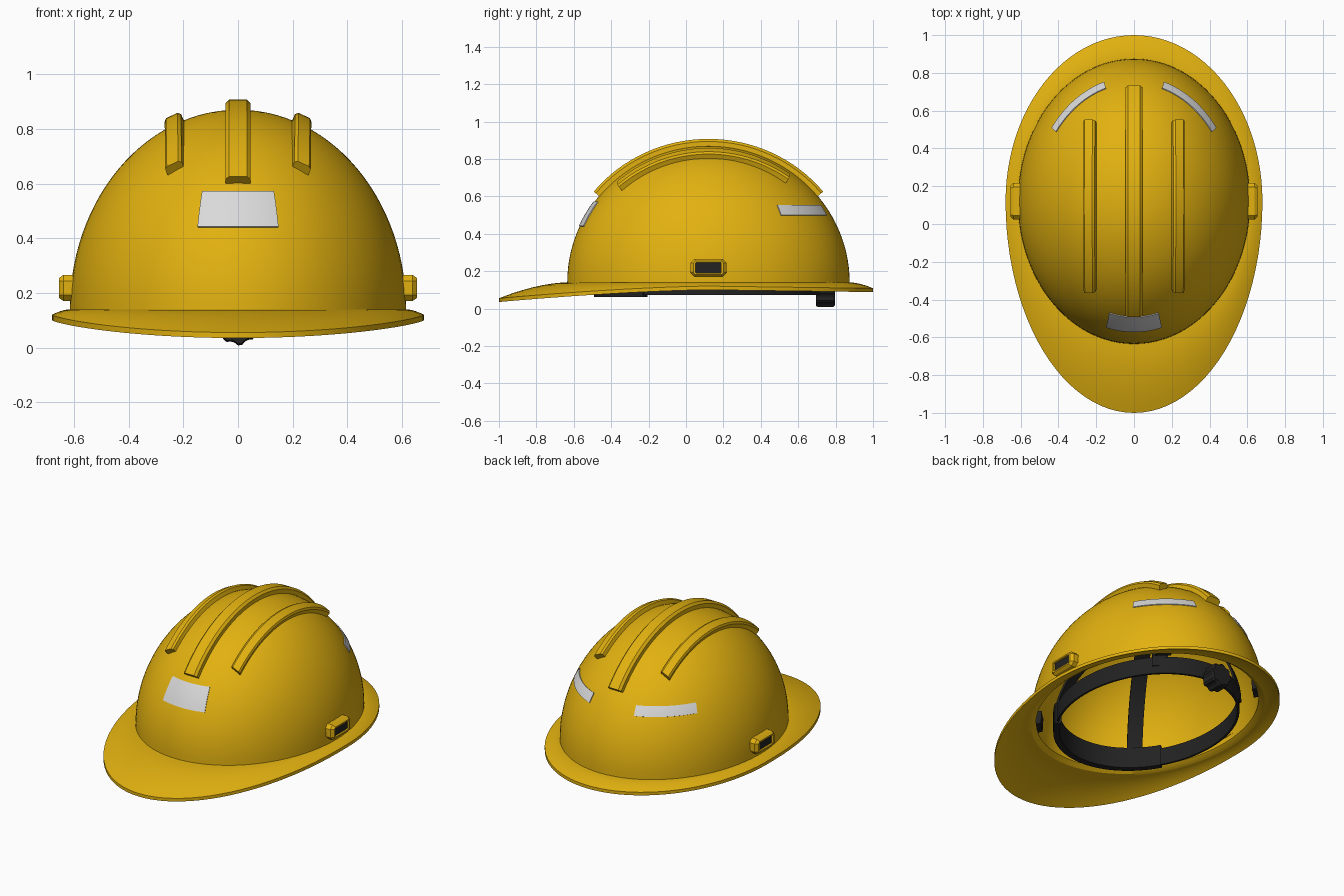
import bpy, bmesh
from math import sin, cos, asin, sqrt, pi, radians
from mathutils import Vector

cube = bpy.data.objects.get("Cube")
if cube:
    bpy.data.objects.remove(cube, do_unlink=True)


def material(name, rgb):
    m = bpy.data.materials.new(name)
    m.use_nodes = True
    m.diffuse_color = (*rgb, 1)
    bsdf = m.node_tree.nodes["Principled BSDF"]
    bsdf.inputs["Base Color"].default_value = (*rgb, 1)
    bsdf.inputs["Roughness"].default_value = 0.5
    return m


YELLOW = material("safety_yellow", (0.76, 0.44, 0.005))
BLACK = material("black_plastic", (0.016, 0.016, 0.017))
SILVER = material("reflective_silver", (0.70, 0.70, 0.70))

CY, BASE = 0.12, 0.14            # dome centre in y, dome base in z
A, B, C = 0.615, 0.755, 0.73     # dome half axes


def loft(name, sections, mat, loop=False, end_mat=None, angle=30):
    """Skin a row of closed sections; cap the ends unless the row loops."""
    bm = bmesh.new()
    rows = [[bm.verts.new(p) for p in s] for s in sections]
    n = len(rows[0])
    pairs = list(zip(rows, rows[1:]))
    if loop:
        pairs.append((rows[-1], rows[0]))
    for r, s in pairs:
        for i in range(n):
            j = (i + 1) % n
            bm.faces.new((r[i], r[j], s[j], s[i]))
    if not loop:
        bm.faces.new(rows[0])
        end = bm.faces.new(rows[-1])
        if end_mat:
            end.material_index = 1
    bmesh.ops.recalc_face_normals(bm, faces=bm.faces[:])
    me = bpy.data.meshes.new(name)
    bm.to_mesh(me)
    bm.free()
    me.materials.append(mat)
    if end_mat:
        me.materials.append(end_mat)
    ob = bpy.data.objects.new(name, me)
    bpy.context.collection.objects.link(ob)
    bpy.ops.object.select_all(action="DESELECT")
    ob.select_set(True)
    bpy.context.view_layer.objects.active = ob
    bpy.ops.object.shade_smooth_by_angle(angle=radians(angle))
    return ob


def spread(lo, hi, n):
    return [lo + (hi - lo) * i / n for i in range(n + 1)]


def dome(phi, t, off=0.0):
    """Point on the dome, grown outwards by off."""
    return Vector(((A + off) * cos(t) * cos(phi),
                   CY + (B + off) * cos(t) * sin(phi),
                   BASE + (C + off) * sin(t)))


def brim(phi, s, drop=0.0):
    """Point on the brim: s runs from the dome (0) to the rim (1)."""
    c, d = cos(phi), sin(phi)
    reach = 0.88 if d > 0 else 1.12
    edge = 0.12 - (0.065 * (-d) ** 1.5 if d < 0 else 0.012 * d)
    return Vector(((A + (0.68 - A) * s) * c,
                   CY + (B + (reach - B) * s) * d,
                   BASE - (BASE - edge) * max(s, 0) ** 1.7 - drop))


# Shell: dome, brim top, brim underside and inner dome in one skin
ring = spread(0, 2 * pi, 96)[:-1]
rise = spread(0.005, pi / 2, 28)
shell = [[dome(p, pi / 2 - t) for p in ring] for t in rise]
shell += [[brim(p, s) for p in ring] for s in spread(0, 1, 8)[1:]]
shell += [[brim(p, s, 0.02) for p in ring] for s in spread(1, 0, 8)]
shell += [[dome(p, pi / 2 - t, -0.03) for p in ring] for t in reversed(rise)]
loft("helmet_shell", shell, YELLOW)


# Raised ribs running front to back over the dome
def rib(name, x, half, h, y0, y1):
    k = sqrt(1 - (x / A) ** 2)
    slope = C * x / (A * A * k)
    side = Vector((1, 0, -slope)).normalized()
    sections = []
    for a in spread(asin((y0 - CY) / (B * k)), asin((y1 - CY) / (B * k)), 32):
        mid = Vector((x, CY + B * k * sin(a), BASE + C * k * cos(a)))
        along = Vector((0, B * cos(a), -C * sin(a))).normalized()
        up = side.cross(along).normalized()
        bevel = half * 0.3
        outline = [(-half, -0.03), (-half, h - bevel), (bevel - half, h),
                   (half - bevel, h), (half, h - bevel), (half, -0.03)]
        sections.append([mid + side * u + up * v for u, v in outline])
    loft(name, sections, YELLOW)


rib("centre_rib", 0, 0.046, 0.037, -0.465, 0.705)
rib("left_rib", 0.228, 0.033, 0.034, -0.345, 0.535)
rib("right_rib", -0.228, 0.033, 0.034, -0.345, 0.535)


# Thin plates that follow the dome
def plate(name, deg0, deg1, z0, z1, off0, off1, mat):
    lo, hi = [asin((z - BASE) / C) for z in (z0, z1)]
    sections = []
    for p in spread(radians(deg0), radians(deg1), 16):
        sections.append([dome(p, t, off1) for t in spread(lo, hi, 6)]
                        + [dome(p, t, off0) for t in spread(hi, lo, 6)])
    loft(name, sections, mat)


plate("front_reflector", -105.2, -74.8, 0.44, 0.57, -0.004, 0.005, SILVER)
plate("back_left_reflector", 36, 73, 0.498, 0.552, -0.004, 0.005, SILVER)
plate("back_right_reflector", 107, 144, 0.498, 0.552, -0.004, 0.005, SILVER)

# Accessory slots on both sides, with a dark recess
for label, sx in (("left", 1), ("right", -1)):
    sections = []
    for x, inset in ((0.58, 0), (0.638, 0), (0.655, 0.013), (0.655, 0.023), (0.643, 0.023)):
        w, h, c = 0.097 - inset * 1.25, 0.048 - inset * 0.9, 0.022 - inset * 0.85
        corner = [(w, h - c), (w - c, h), (c - w, h), (-w, h - c)]
        outline = corner + [(-u, -v) for u, v in corner]
        sections.append([(sx * x, CY + u, 0.218 + v) for u, v in outline])
    loft(label + "_accessory_slot", sections, YELLOW, end_mat=BLACK)


# Headband and padded brow section
def band_section(p, lo, hi, outer, inner):
    return [(r * cos(p) * 0.485, CY + r * sin(p) * 0.6, z)
            for r, z in ((outer, lo), (outer, hi), (inner, hi), (inner, lo))]


loft("headband", [band_section(p, 0.072, 0.18, 1.0, 0.975) for p in ring], BLACK, loop=True)
loft("brow_pad", [band_section(p, 0.063, 0.195, 1.02, 0.95)
                  for p in spread(radians(-145), radians(-35), 32)], BLACK)

# Crossed crown straps and their four anchors inside the shell
for label, deg in (("first", 52), ("second", 128)):
    p = radians(deg)
    flat = Vector((0.485 * cos(p), 0.6 * sin(p), 0))
    side = Vector((-flat.y, flat.x, 0)).normalized()
    sections = []
    for a in spread(0, pi, 32):
        mid = Vector((0, CY, 0.12)) + flat * cos(a) * 0.99 + Vector((0, 0, 0.55 * sin(a)))
        out = (flat.normalized() * cos(a) + Vector((0, 0, sin(a)))) * 0.006
        sections.append([mid + side * u + out * v
                         for u, v in ((-0.045, -1), (0.045, -1), (0.045, 1), (-0.045, 1))])
    loft(label + "_crown_strap", sections, BLACK)

for label, deg in (("back_left", 52), ("back_right", 128),
                   ("front_right", 232), ("front_left", 308)):
    plate(label + "_anchor", deg - 4.5, deg + 4.5, 0.141, 0.23, -0.06, -0.025, BLACK)

# Scalloped adjusting knob at the back
teeth = [(2 * pi * i / 32, 0.076 if i % 4 < 2 else 0.067) for i in range(32)]
loft("adjusting_knob", [[(r * k * cos(a), y, 0.084 + r * k * sin(a)) for a, r in teeth]
                        for y, k in ((0.695, 0.92), (0.705, 1), (0.785, 1), (0.796, 0.9))],
     BLACK, angle=20)
